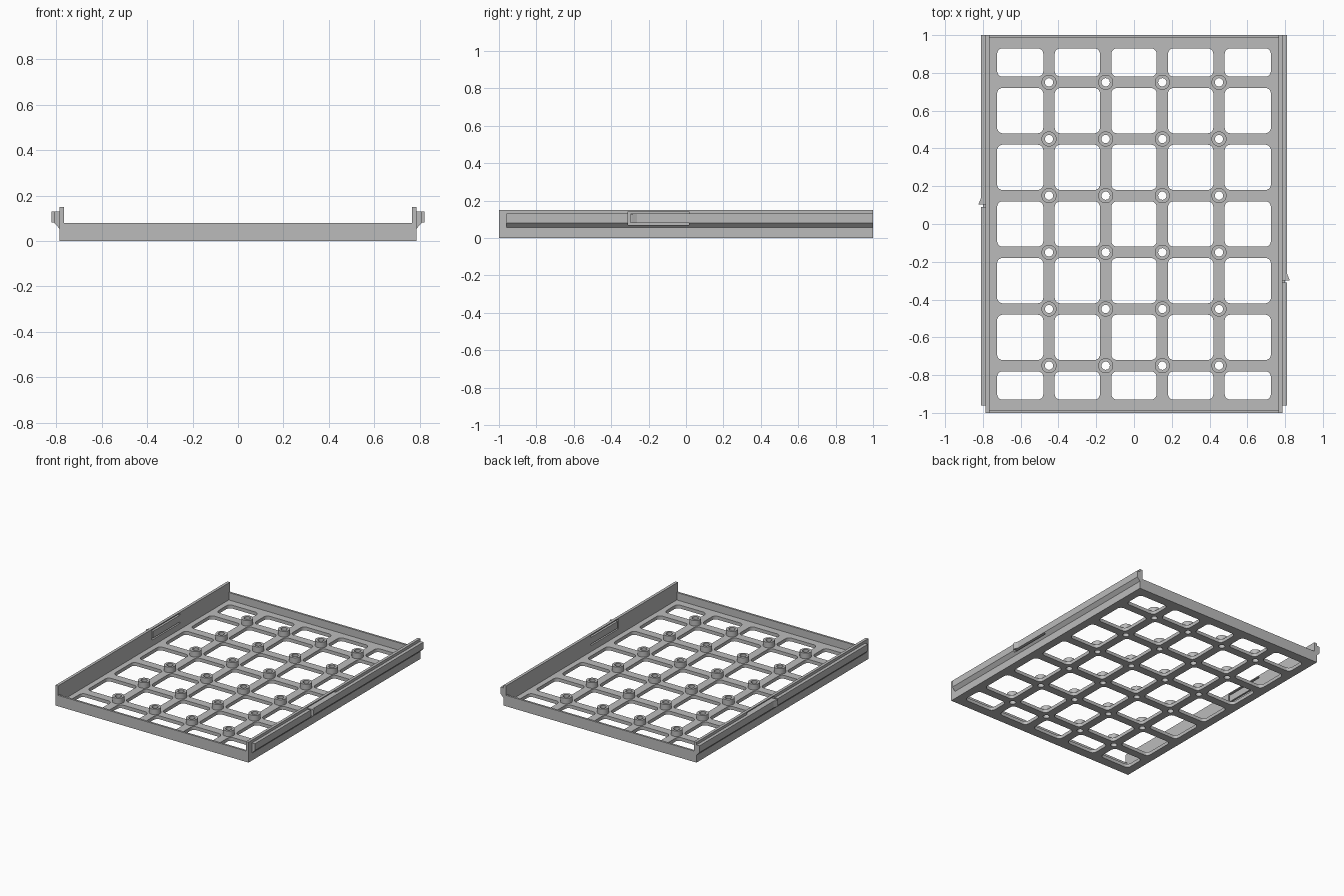
import bpy, bmesh, math
from mathutils import Vector

old = bpy.data.objects.get("Cube")
if old:
    bpy.data.objects.remove(old, do_unlink=True)

grey = bpy.data.materials.new("plain grey")
grey.use_nodes = True
colour = (0.5, 0.5, 0.5, 1)
grey.diffuse_color = colour
grey.node_tree.nodes["Principled BSDF"].inputs["Base Color"].default_value = colour

HALF_X, HALF_Y = 0.786, 1.0
WALL, END_WALL = 0.021, 0.015
FLOOR, RIM, SIDE = 0.025, 0.08, 0.15
PITCH, RIB = 0.3, 0.03


def prism(name, points, direction):
    """Extrude a closed outline along a vector."""
    bm = bmesh.new()
    face = bm.faces.new([bm.verts.new(p) for p in points])
    ext = bmesh.ops.extrude_face_region(bm, geom=[face])
    moved = [g for g in ext["geom"] if isinstance(g, bmesh.types.BMVert)]
    bmesh.ops.translate(bm, verts=moved, vec=Vector(direction))
    bmesh.ops.recalc_face_normals(bm, faces=bm.faces)
    mesh = bpy.data.meshes.new(name)
    bm.to_mesh(mesh)
    bm.free()
    mesh.materials.append(grey)
    ob = bpy.data.objects.new(name, mesh)
    bpy.context.collection.objects.link(ob)
    return ob


def box(name, x0, x1, y0, y1, z0, z1):
    outline = [(x0, y0, z0), (x1, y0, z0), (x1, y1, z0), (x0, y1, z0)]
    return prism(name, outline, (0, 0, z1 - z0))


def circle(cx, cy, r, n=24):
    return [(cx + r * math.cos(math.tau * i / n), cy + r * math.sin(math.tau * i / n))
            for i in range(n)]


def rounded(x0, x1, y0, y1, r=0.03, n=5):
    corners = [(x1 - r, y1 - r), (x0 + r, y1 - r), (x0 + r, y0 + r), (x1 - r, y0 + r)]
    return [(cx + r * math.cos((k + i / n) * math.pi / 2),
             cy + r * math.sin((k + i / n) * math.pi / 2))
            for k, (cx, cy) in enumerate(corners) for i in range(n + 1)]


def plate(name, loops, z0, z1):
    """Flat plate: first loop is the outline, the rest are holes."""
    cu = bpy.data.curves.new(name, "CURVE")
    cu.dimensions = "2D"
    cu.fill_mode = "BOTH"
    cu.extrude = (z1 - z0) / 2
    for loop in loops:
        sp = cu.splines.new("POLY")
        sp.points.add(len(loop) - 1)
        for p, (x, y) in zip(sp.points, loop):
            p.co = (x, y, 0, 1)
        sp.use_cyclic_u = True
    cu.materials.append(grey)
    ob = bpy.data.objects.new(name, cu)
    ob.location.z = (z0 + z1) / 2
    bpy.context.collection.objects.link(ob)
    bpy.ops.object.select_all(action="DESELECT")
    ob.select_set(True)
    bpy.context.view_layer.objects.active = ob
    bpy.ops.object.convert(target="MESH")
    ob = bpy.context.object
    ob.name = name
    bpy.ops.object.shade_smooth_by_angle(angle=math.radians(35))
    return ob


# Floor grid with rounded windows and screw holes
xs = [PITCH * (i - 1.5) for i in range(4)]
ys = [PITCH * (i - 2.5) for i in range(6)]


def spans(centres, outer):
    starts = [-outer] + [c + RIB for c in centres]
    ends = [c - RIB for c in centres] + [outer]
    return list(zip(starts, ends))


ix, iy = HALF_X - WALL, HALF_Y - END_WALL
loops = [[(-ix, -iy), (ix, -iy), (ix, iy), (-ix, iy)]]
loops += [rounded(*sx, *sy) for sx in spans(xs, 0.725) for sy in spans(ys, 0.93)]
loops += [circle(x, y, 0.022) for x in xs for y in ys]
plate("floor_grid", loops, 0, FLOOR)

# Hollow bosses at the rib crossings
for x in xs:
    for y in ys:
        plate("boss", [circle(x, y, 0.04), circle(x, y, 0.022)], FLOOR, 0.066)

# Low end walls
box("front_wall", -ix, ix, -HALF_Y, -iy, 0, RIM)
box("back_wall", -ix, ix, iy, HALF_Y, 0, RIM)

# Tall side walls, chamfered rails and spring clips
for side, s, y0 in (("left", 1, -0.31), ("right", -1, 0.09)):
    wall = box(side + "_wall", *sorted((s * ix, s * HALF_X)), -HALF_Y, HALF_Y, 0, SIDE)
    section = [(HALF_X, 0.055), (0.81, 0.08), (0.81, 0.13), (HALF_X, 0.13)]
    rail = prism(side + "_rail", [(s * x, -0.96, z) for x, z in section], (0, 1.96, 0))

    # U-shaped slot that frees the clip arm
    y1, gap = y0 + 0.325, 0.012
    slot = [(y1, 0.07), (y0, 0.07), (y0, 0.143), (y1, 0.143),
            (y1, 0.13), (y0 + gap, 0.13), (y0 + gap, 0.08), (y1, 0.08)]
    cutter = prism(side + "_slot_cutter", [(s * 0.74, y, z) for y, z in slot],
                   (s * 0.1, 0, 0))
    cutter.hide_render = True
    for ob in (wall, rail):
        mod = ob.modifiers.new("slot", "BOOLEAN")
        mod.operation = "DIFFERENCE"
        mod.solver = "EXACT"
        mod.object = cutter
        bpy.context.view_layer.objects.active = ob
        bpy.ops.object.modifier_apply(modifier=mod.name)
    bpy.data.objects.remove(cutter, do_unlink=True)

    # Wedge hook on the free end of the arm
    wedge = [(0.80, y0 + gap), (0.822, y0 + gap), (0.822, y0 + 0.018),
             (0.81, y0 + 0.048), (0.80, y0 + 0.048)]
    prism(side + "_hook", [(s * x, y, 0.081) for x, y in wedge], (0, 0, 0.048))
